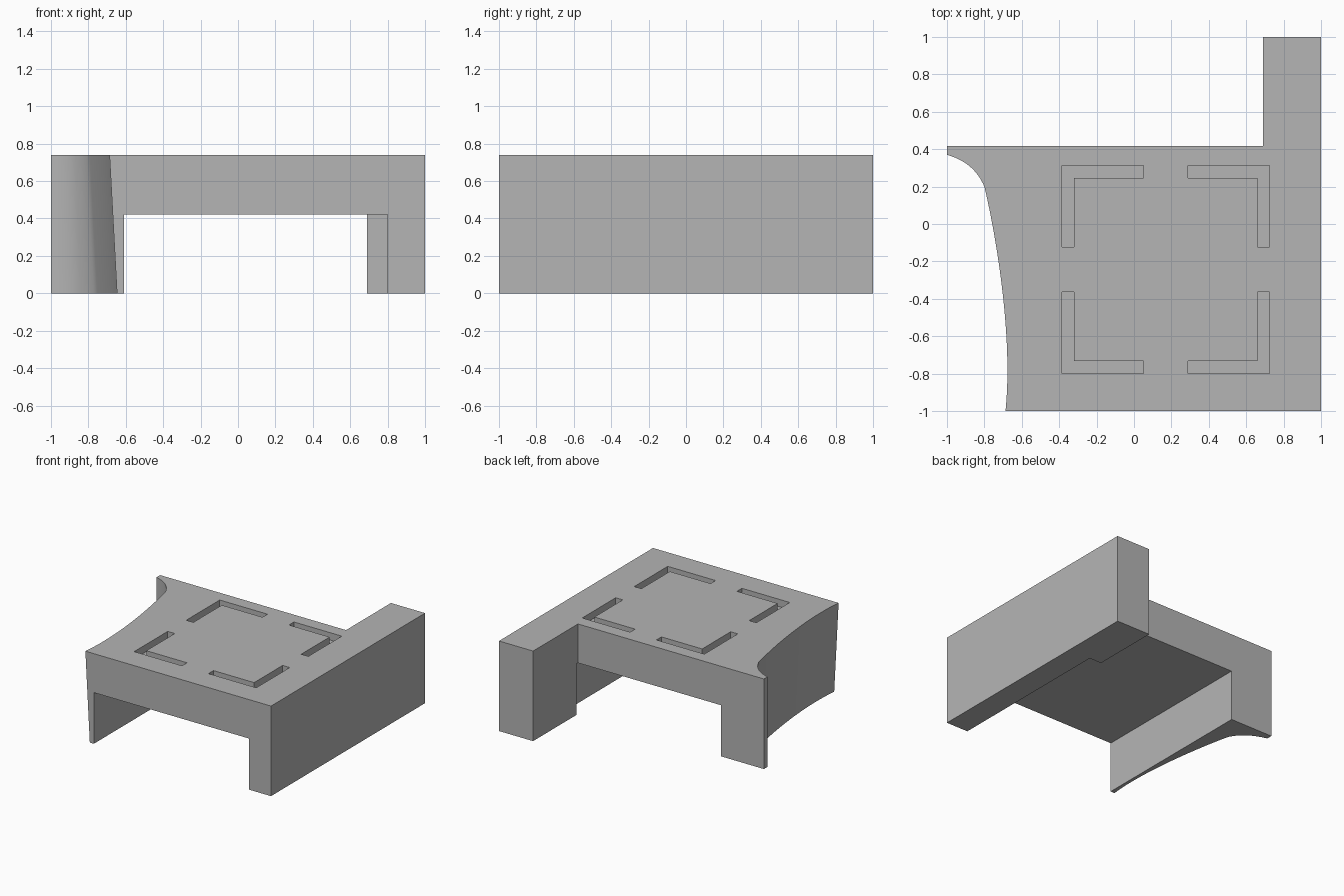
import bpy, bmesh, math
from mathutils import Vector
from mathutils.geometry import interpolate_bezier

cube = bpy.data.objects.get("Cube")
if cube:
    bpy.data.objects.remove(cube, do_unlink=True)

grey = bpy.data.materials.new("plain grey")
grey.use_nodes = True
colour = (0.46, 0.46, 0.46, 1)
grey.diffuse_color = colour
grey.node_tree.nodes["Principled BSDF"].inputs["Base Color"].default_value = colour

HEIGHT, DECK_UNDERSIDE, DECK_BACK = 0.74, 0.42, 0.417


def loft(name, lower, upper, z0, z1):
    """Closed solid between two outlines with matching points."""
    bm = bmesh.new()
    a = [bm.verts.new((x, y, z0)) for x, y in lower]
    b = [bm.verts.new((x, y, z1)) for x, y in upper]
    bm.faces.new(a)
    bm.faces.new(b)
    n = len(a)
    for i in range(n):
        j = (i + 1) % n
        bm.faces.new((a[i], a[j], b[j], b[i]))
    bmesh.ops.recalc_face_normals(bm, faces=bm.faces)
    mesh = bpy.data.meshes.new(name)
    bm.to_mesh(mesh)
    bm.free()
    obj = bpy.data.objects.new(name, mesh)
    bpy.context.collection.objects.link(obj)
    mesh.materials.append(grey)
    return obj


def cut(target, cutter):
    cutter.hide_render = True
    mod = target.modifiers.new("cut", 'BOOLEAN')
    mod.operation = 'DIFFERENCE'
    mod.solver = 'EXACT'
    mod.object = cutter
    bpy.context.view_layer.objects.active = target
    bpy.ops.object.modifier_apply(modifier=mod.name)
    bpy.data.objects.remove(cutter, do_unlink=True)


def bezier(points, count):
    return interpolate_bezier(*[Vector(p) for p in points], count)


# Concave side, leaning inwards towards the floor
flare = bezier([(-1, 0.37), (-0.9, 0.34), (-0.84, 0.29), (-0.8, 0.2)], 14)
sweep = bezier([(-0.8, 0.2), (-0.74, -0.05), (-0.645, -0.6), (-0.687, -1)], 24)
side_top = [(p.x, p.y) for p in flare + sweep[1:]]
side_bottom = [(x + 0.04 * min(1, (x + 1) / 0.2), y) for x, y in side_top]

# Block with the raised back arm
rest = [(1, -1), (1, 1), (0.69, 1), (0.69, DECK_BACK), (-1, DECK_BACK)]
body = loft("table_body", side_bottom + rest, side_top + rest, 0, HEIGHT)

# Open channel under the deck
channel = [(-0.61, -1.1), (0.8, -1.1), (0.8, 0.435), (-0.61, 0.435)]
cut(body, loft("channel_cutter", channel, channel, -0.1, DECK_UNDERSIDE))

# Four corner bracket grooves in the deck
cx, cy, half, arm, width, depth = 0.17, -0.243, 0.555, 0.435, 0.065, 0.06
inner, tip = half - width, half - arm
bracket = [(half, half), (tip, half), (tip, inner),
           (inner, inner), (inner, tip), (half, tip)]
for sx in (-1, 1):
    for sy in (-1, 1):
        outline = [(cx + sx * x, cy + sy * y) for x, y in bracket]
        cut(body, loft("groove_cutter", outline, outline, HEIGHT - depth, HEIGHT + 0.1))

# Smooth only the curved side
bpy.ops.object.select_all(action='DESELECT')
body.select_set(True)
bpy.context.view_layer.objects.active = body
bpy.ops.object.shade_smooth_by_angle(angle=math.radians(20))
